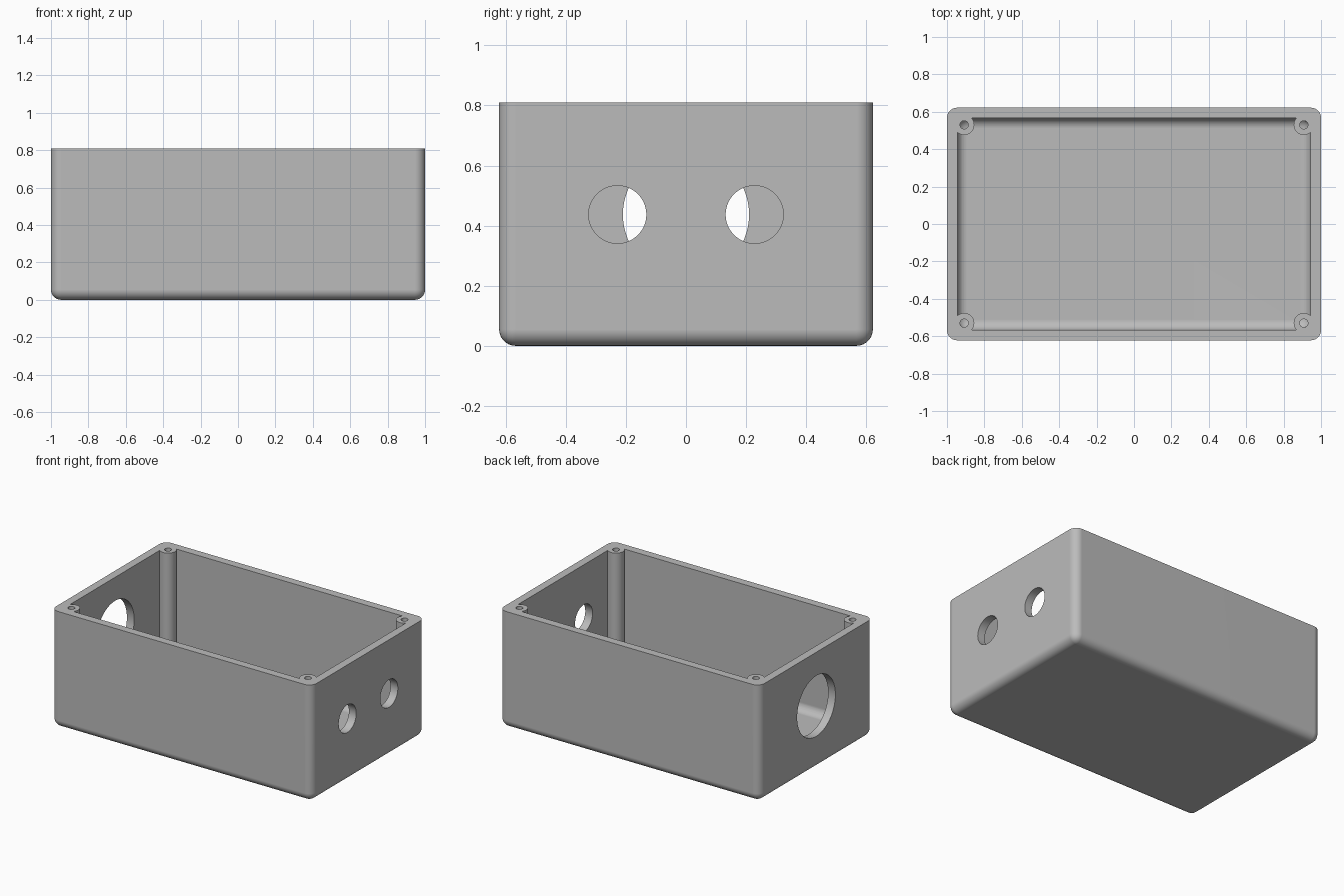
import bpy
import bmesh
import math
from mathutils import Matrix, Vector

if "Cube" in bpy.data.objects:
    bpy.data.objects.remove(bpy.data.objects["Cube"])

HALF_X, HALF_Y, HEIGHT = 1.0, 0.622, 0.81
WALL, FILLET = 0.056, 0.055
BOSS_X, BOSS_Y = 0.908, 0.53
HOLE_Z = 0.437

grey = bpy.data.materials.new("grey_plastic")
grey.use_nodes = True
color = (0.5, 0.5, 0.5, 1)
grey.diffuse_color = color
grey.node_tree.nodes["Principled BSDF"].inputs["Base Color"].default_value = color


def add_object(name, bm):
    mesh = bpy.data.meshes.new(name)
    bm.to_mesh(mesh)
    bm.free()
    mesh.materials.append(grey)
    obj = bpy.data.objects.new(name, mesh)
    bpy.context.collection.objects.link(obj)
    return obj


def rounded_tub(name, half_x, half_y, bottom, top, radius):
    """Box with rounded upright and bottom edges and a flat, sharp top."""
    bm = bmesh.new()
    bmesh.ops.create_cube(bm, size=2)
    for v in bm.verts:
        v.co = Vector((v.co.x * half_x, v.co.y * half_y, top if v.co.z > 0 else bottom))
    edges = [e for e in bm.edges if min(v.co.z for v in e.verts) < top - 0.01]
    bmesh.ops.bevel(bm, geom=edges, offset=radius, segments=8, profile=0.5, affect='EDGES')
    return add_object(name, bm)


def cylinder(name, radius, depth, center, along_x=False):
    bm = bmesh.new()
    turn = Matrix.Rotation(math.pi / 2, 4, 'Y') if along_x else Matrix()
    bmesh.ops.create_cone(bm, cap_ends=True, segments=64, radius1=radius, radius2=radius,
                          depth=depth, matrix=Matrix.Translation(center) @ turn)
    return add_object(name, bm)


def cut(target, cutter):
    """Subtract the cutter, bake the result and discard the cutter."""
    mod = target.modifiers.new("cut", 'BOOLEAN')
    mod.operation = 'DIFFERENCE'
    mod.solver = 'EXACT'
    mod.object = cutter
    graph = bpy.context.evaluated_depsgraph_get()
    baked = bpy.data.meshes.new_from_object(target.evaluated_get(graph))
    target.modifiers.clear()
    target.data = baked
    bpy.data.objects.remove(cutter)


# Outer shell and the cavity that hollows it
box = rounded_tub("enclosure_box", HALF_X, HALF_Y, 0, HEIGHT, FILLET)
cavity = rounded_tub("cavity", HALF_X - WALL, HALF_Y - WALL, WALL, HEIGHT + 0.2, FILLET)

# Corner screw bosses stay solid inside the cavity, with a bore down to the floor
for sx in (-1, 1):
    for sy in (-1, 1):
        center = (sx * BOSS_X, sy * BOSS_Y, 0.5)
        boss = cylinder("screw_boss", 0.054, 1.2, center)
        cut(boss, cylinder("screw_bore", 0.022, 1.6, center))
        cut(cavity, boss)
cut(box, cavity)

# Two small cable holes on the left end, one large hole on the right end
for y in (-0.228, 0.228):
    cut(box, cylinder("cable_hole", 0.096, 0.3, (HALF_X, y, HOLE_Z), True))
cut(box, cylinder("large_hole", 0.21, 0.3, (-HALF_X, 0, HOLE_Z), True))

# Smooth fillets and bores, flat walls
bpy.ops.object.select_all(action='DESELECT')
box.select_set(True)
bpy.context.view_layer.objects.active = box
bpy.ops.object.shade_smooth_by_angle(angle=math.radians(30))
weighted = box.modifiers.new("weighted_normals", 'WEIGHTED_NORMAL')
weighted.keep_sharp = True
